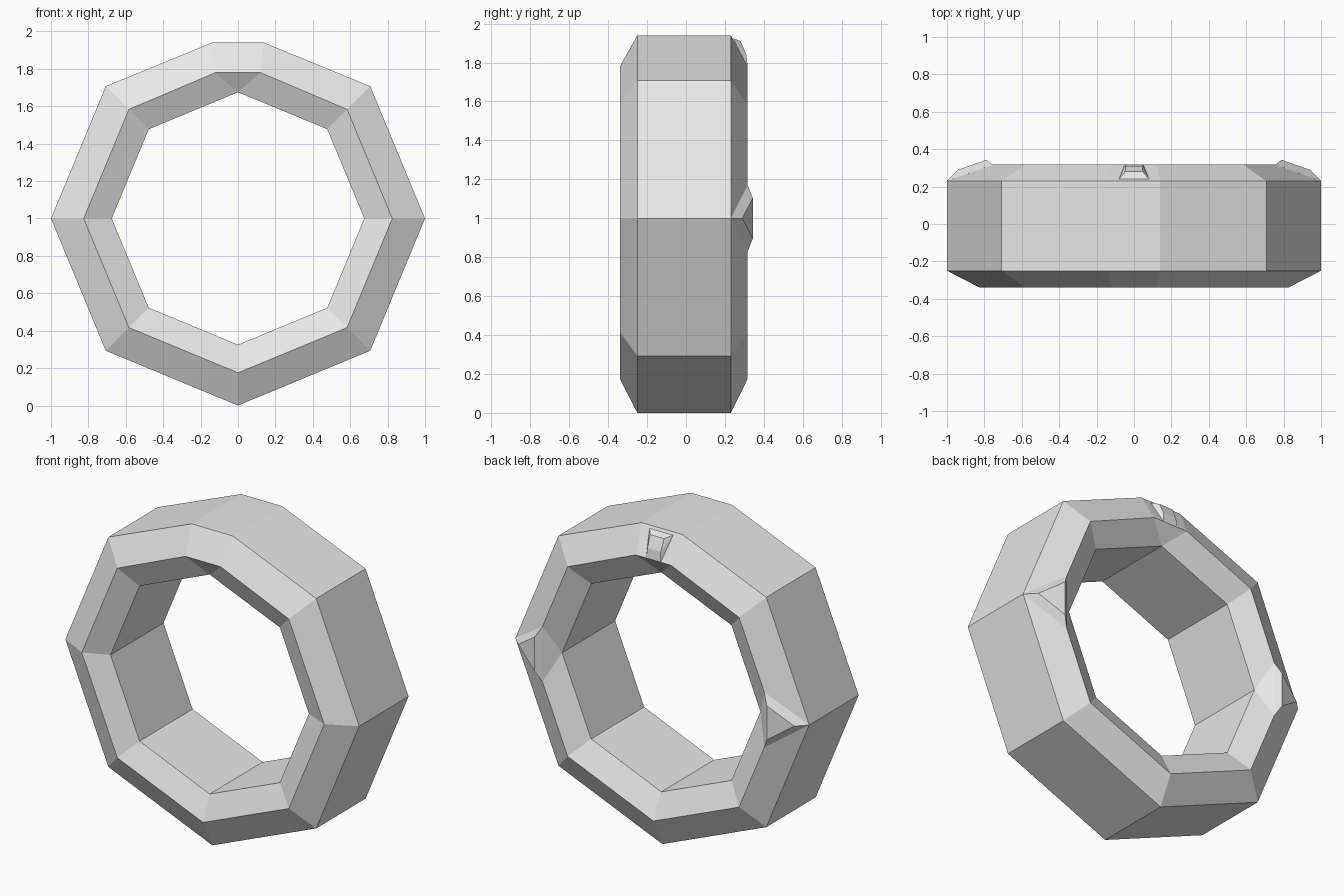
import bpy, bmesh, math

cube = bpy.data.objects.get("Cube")
if cube:
    bpy.data.objects.remove(cube, do_unlink=True)

# Single plain grey
grey = bpy.data.materials.new("plain_grey")
grey.use_nodes = True
grey.diffuse_color = (0.8, 0.8, 0.8, 1)
grey.node_tree.nodes["Principled BSDF"].inputs["Base Color"].default_value = (0.8, 0.8, 0.8, 1)

CENTRE = 1.0   # height of the ring's axis
SIDES = 8


def finish(bm, name):
    bmesh.ops.recalc_face_normals(bm, faces=bm.faces[:])
    mesh = bpy.data.meshes.new(name)
    bm.to_mesh(mesh)
    bm.free()
    mesh.materials.append(grey)
    obj = bpy.data.objects.new(name, mesh)
    bpy.context.collection.objects.link(obj)
    return obj


def hull(name, points):
    bm = bmesh.new()
    for p in points:
        bm.verts.new(p)
    result = bmesh.ops.convex_hull(bm, input=bm.verts[:])
    loose = [v for v in result["geom_interior"] if isinstance(v, bmesh.types.BMVert)]
    bmesh.ops.delete(bm, geom=loose, context="VERTS")
    return finish(bm, name)


# Octagonal ring: each loop is (y, radius, half width and height of the cut top corner)
OUTER, RIDGE, INNER = (1.0, 0.14, 0.94), (0.825, 0.12, 0.78), (0.675, 0.0, 0.675)
profile = [(-0.25, OUTER), (-0.34, RIDGE), (-0.275, INNER),
           (0.24, INNER), (0.317, RIDGE), (0.23, OUTER)]

bm = bmesh.new()
loops = []
for y, (radius, half, top) in profile:
    ring = [(half, top)]
    for i in range(1, SIDES):
        a = math.tau * i / SIDES
        ring.append((radius * math.sin(a), radius * math.cos(a)))
    ring.append((-half, top))
    loops.append([bm.verts.new((x, y, z + CENTRE)) for x, z in ring])
for k, loop in enumerate(loops):
    other = loops[(k + 1) % len(loops)]
    for i in range(len(loop)):
        j = (i + 1) % len(loop)
        bm.faces.new((loop[i], loop[j], other[j], other[i]))
bmesh.ops.remove_doubles(bm, verts=bm.verts[:], dist=0.001)
finish(bm, "ring_body")

# Wedge lugs on the back at both sides
for side, label in ((1, "left"), (-1, "right")):
    points = [(side, 0.23, CENTRE), (side * 0.94, 0.29, CENTRE), (side * 0.675, 0.24, CENTRE)]
    for up in (1, -1):
        points.append((side * 0.79, 0.343, CENTRE + up * 0.105))
        points.append((side * 0.755, 0.317, CENTRE + up * 0.17))
    hull(label + "_wedge_lug", points)

# Small stud on the back at the top: base and raised face
stud = [(0.08, 0.24, 1.925), (0.05, 0.317, 1.78), (0.047, 0.28, 1.91), (0.045, 0.31, 1.84)]
hull("top_stud", [(s * x, y, z) for x, y, z in stud for s in (1, -1)])
